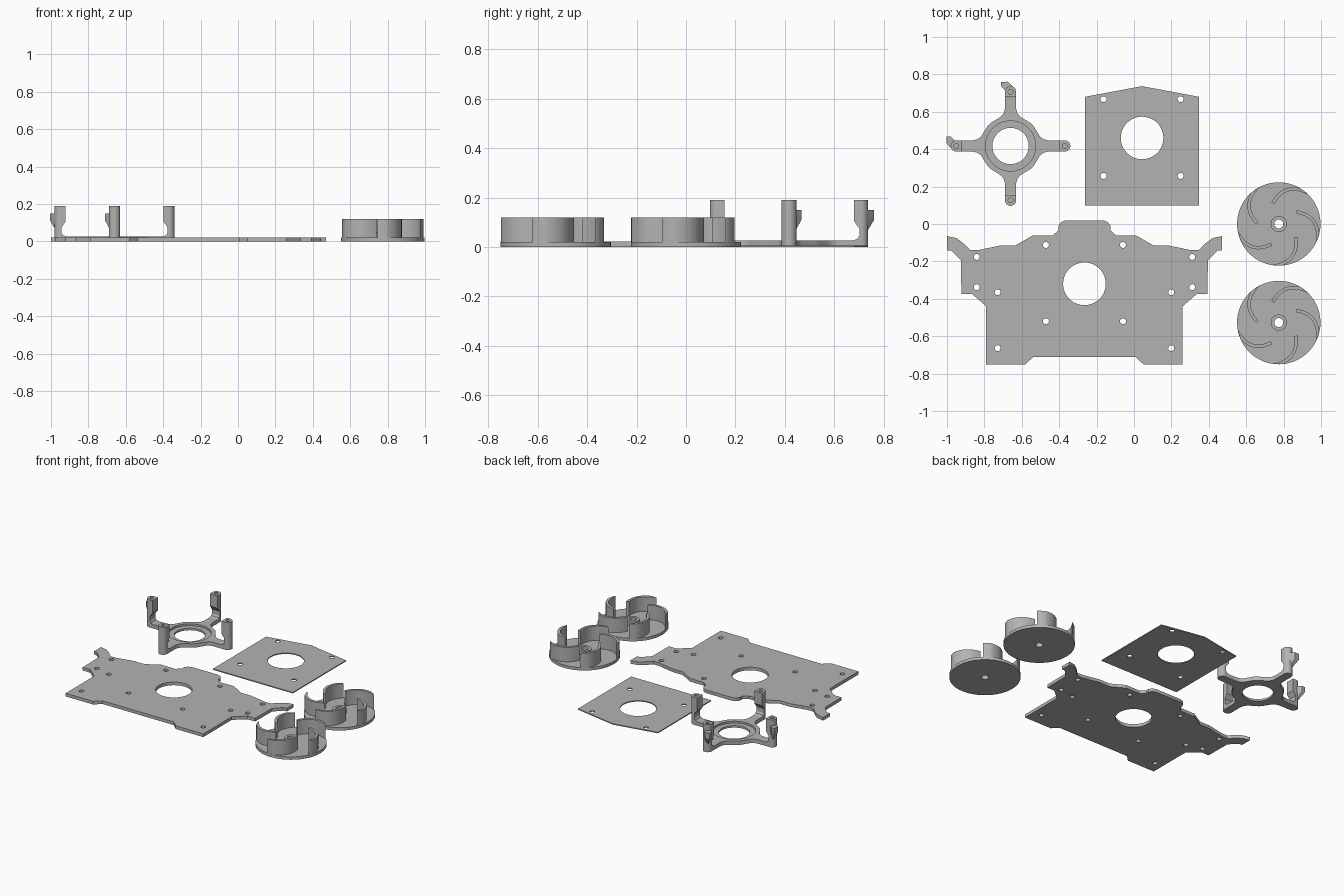
import bpy, bmesh
from math import sin, cos, pi, radians
from mathutils import Matrix, Vector

cube = bpy.data.objects.get("Cube")
if cube:
    bpy.data.objects.remove(cube, do_unlink=True)

grey = bpy.data.materials.new("plain grey")
grey.use_nodes = True
grey.diffuse_color = (0.45, 0.45, 0.45, 1)
grey.node_tree.nodes["Principled BSDF"].inputs["Base Color"].default_value = grey.diffuse_color


def circle(x, y, r, n=24):
    return [(x + r * cos(2 * pi * i / n), y + r * sin(2 * pi * i / n)) for i in range(n)]


def finish(name, bm):
    bmesh.ops.recalc_face_normals(bm, faces=bm.faces)
    mesh = bpy.data.meshes.new(name)
    bm.to_mesh(mesh)
    bm.free()
    mesh.materials.append(grey)
    obj = bpy.data.objects.new(name, mesh)
    bpy.context.collection.objects.link(obj)
    smooth(obj)
    return obj


def smooth(obj):
    bpy.ops.object.select_all(action='DESELECT')
    obj.select_set(True)
    bpy.context.view_layer.objects.active = obj
    bpy.ops.object.shade_smooth_by_angle()


def add_prism(bm, outline, z0, z1, holes=()):
    """Flat outline with holes, raised from z0 to z1."""
    part = bmesh.new()
    for loop in [outline, *holes]:
        verts = [part.verts.new((x, y, z0)) for x, y in loop]
        for a, b in zip(verts, verts[1:] + verts[:1]):
            part.edges.new((a, b))
    bmesh.ops.triangle_fill(part, edges=part.edges[:], use_beauty=True)
    grown = bmesh.ops.extrude_face_region(part, geom=part.faces[:], use_keep_orig=True)
    top = [g for g in grown["geom"] if isinstance(g, bmesh.types.BMVert)]
    bmesh.ops.translate(part, verts=top, vec=(0, 0, z1 - z0))
    temp = bpy.data.meshes.new("temp")
    part.to_mesh(temp)
    part.free()
    bm.from_mesh(temp)
    bpy.data.meshes.remove(temp)


def prism(name, outline, z0, z1, holes=()):
    bm = bmesh.new()
    add_prism(bm, outline, z0, z1, holes)
    return finish(name, bm)


# Base plate, mirrored about its own centre line
CX = -0.265
half = [(0.10, 0.02), (0.125, 0.01), (0.139, -0.01), (0.139, -0.035), (0.171, -0.062),
        (0.278, -0.062), (0.369, -0.115), (0.45, -0.115), (0.57, -0.14), (0.61, -0.14),
        (0.645, -0.105), (0.685, -0.075), (0.735, -0.065), (0.735, -0.14), (0.71, -0.143),
        (0.66, -0.195), (0.658, -0.375), (0.60, -0.375), (0.525, -0.44), (0.525, -0.75),
        (0.315, -0.75), (0.273, -0.71)]
outline = [(CX + x, y) for x, y in half] + [(CX - x, y) for x, y in reversed(half)]
screws = [(0.576, -0.176), (0.576, -0.338), (0.464, -0.365), (0.464, -0.664),
          (0.206, -0.112), (0.206, -0.52)]
holes = [circle(CX + s * x, y, 0.016, 16) for x, y in screws for s in (1, -1)]
prism("base_plate", outline, 0, 0.022, holes + [circle(CX, -0.32, 0.114, 48)])

# Thin cover plate
outline = [(-0.262, 0.1), (0.348, 0.1), (0.348, 0.68), (0.043, 0.737), (-0.262, 0.68)]
holes = [circle(x, y, 0.016, 16) for x in (-0.163, 0.249) for y in (0.257, 0.667)]
prism("cover_plate", outline, 0, 0.007, holes + [circle(0.043, 0.46, 0.114, 48)])

# Impellers: disc, hub and five curved blades
R = 0.223
start, bend, end = Vector((-0.032, 0.11)), Vector((0.028, 0.225)), Vector((0.155, 0.168))


def blade_outline(turn):
    left, right = [], []
    for i in range(17):
        t = i / 16
        p = start * (1 - t) ** 2 + bend * 2 * t * (1 - t) + end * t * t
        d = ((bend - start) * (1 - t) + (end - bend) * t).normalized()
        side = Vector((-d.y, d.x)) * 0.009
        for row, q in ((left, p + side), (right, p - side)):
            if q.length > R - 0.001:
                q = q.normalized() * (R - 0.001)
            if not row or (row[-1] - q).length > 0.002:
                row.append(q)
    if (left[-1] - right[-1]).length < 0.002:
        right.pop()
    spin = Matrix.Rotation(turn, 2)
    return [tuple(spin @ q) for q in left + right[::-1]]


for label, y in (("rear", 0.0), ("front", -0.527)):
    bm = bmesh.new()
    bore = circle(0, 0, 0.024, 24)
    add_prism(bm, circle(0, 0, R, 64), 0, 0.02, [bore])
    add_prism(bm, circle(0, 0, 0.043, 32), 0.02, 0.05, [bore])
    for k in range(5):
        add_prism(bm, blade_outline(k * 2 * pi / 5), 0.02, 0.12)
    finish(label + "_impeller", bm).location = (0.774, y, 0)

# Four-armed bracket: body with a stepped bore
BX, BY = -0.66, 0.417
W, TIP = 0.03, 0.29
round_tip = [(TIP + W * cos(radians(a)), W * sin(radians(a))) for a in range(-90, 91, 15)]
fillet = [(0.20, W), (0.177, 0.036), (0.158, 0.05), (0.122, 0.108)]
web = fillet + [(y, x) for x, y in reversed(fillet)]
body = []
for k in range(4):
    spin = Matrix.Rotation(k * pi / 2, 2)
    body += [tuple(spin @ Vector(p)) for p in round_tip + web]
bm = bmesh.new()
add_prism(bm, body, 0, 0.014, [circle(0, 0, 0.097, 48)])
add_prism(bm, body, 0.014, 0.027, [circle(0, 0, 0.134, 48)])
finish("bracket_body", bm).location = (BX, BY, 0)

# Bracket posts: side profile trimmed to the round arm tip, with a screw bore
profile = [(0.32, 0.02), (0.32, 0.19), (0.262, 0.19), (0.262, 0.105), (0.284, 0.075),
           (0.284, 0.045), (0.276, 0.033), (0.258, 0.026), (0.258, 0.02)]
for k, label in enumerate(("left", "rear", "right", "front")):
    post = prism(label + "_post", profile, -W, W)
    post.data.transform(Matrix.Rotation(pi / 2, 4, 'X'))
    plan = prism("post_trim", [(0.2, -W)] + round_tip + [(0.2, W)], 0, 0.3)
    bore = prism("post_bore", circle(TIP, 0, 0.013, 16), 0.11, 0.3)
    for cutter, mode in ((plan, 'INTERSECT'), (bore, 'DIFFERENCE')):
        cutter.hide_render = True
        mod = post.modifiers.new(mode, 'BOOLEAN')
        mod.operation, mod.object, mod.solver = mode, cutter, 'EXACT'
        bpy.context.view_layer.objects.active = post
        bpy.ops.object.modifier_apply(modifier=mod.name)
        bpy.data.objects.remove(cutter, do_unlink=True)
    smooth(post)
    post.rotation_euler.z = k * pi / 2
    post.location = (BX, BY, 0)

# Corner hooks on two posts, mirrored across the diagonal
hook = [(-0.05, 0.052), (-0.016, 0.054), (0.014, 0.027), (-0.027, 0.005), (-0.05, 0.028)]
for label, px, py, flip in (("rear", BX, BY + TIP, False), ("right", BX - TIP, BY, True)):
    bm = bmesh.new()
    for x, y in hook:
        if flip:
            x, y = -y, -x
        for z, grow in ((0.15, 1), (0.11, 1), (0.06, 0.45)):
            bm.verts.new((px + x * grow, py + y * grow, z))
    # keep the hull clear of the screw bore
    hull = bmesh.ops.convex_hull(bm, input=bm.verts[:])
    bmesh.ops.delete(bm, geom=list({v for v in hull["geom_interior"]}), context='VERTS')
    finish(label + "_hook", bm)
